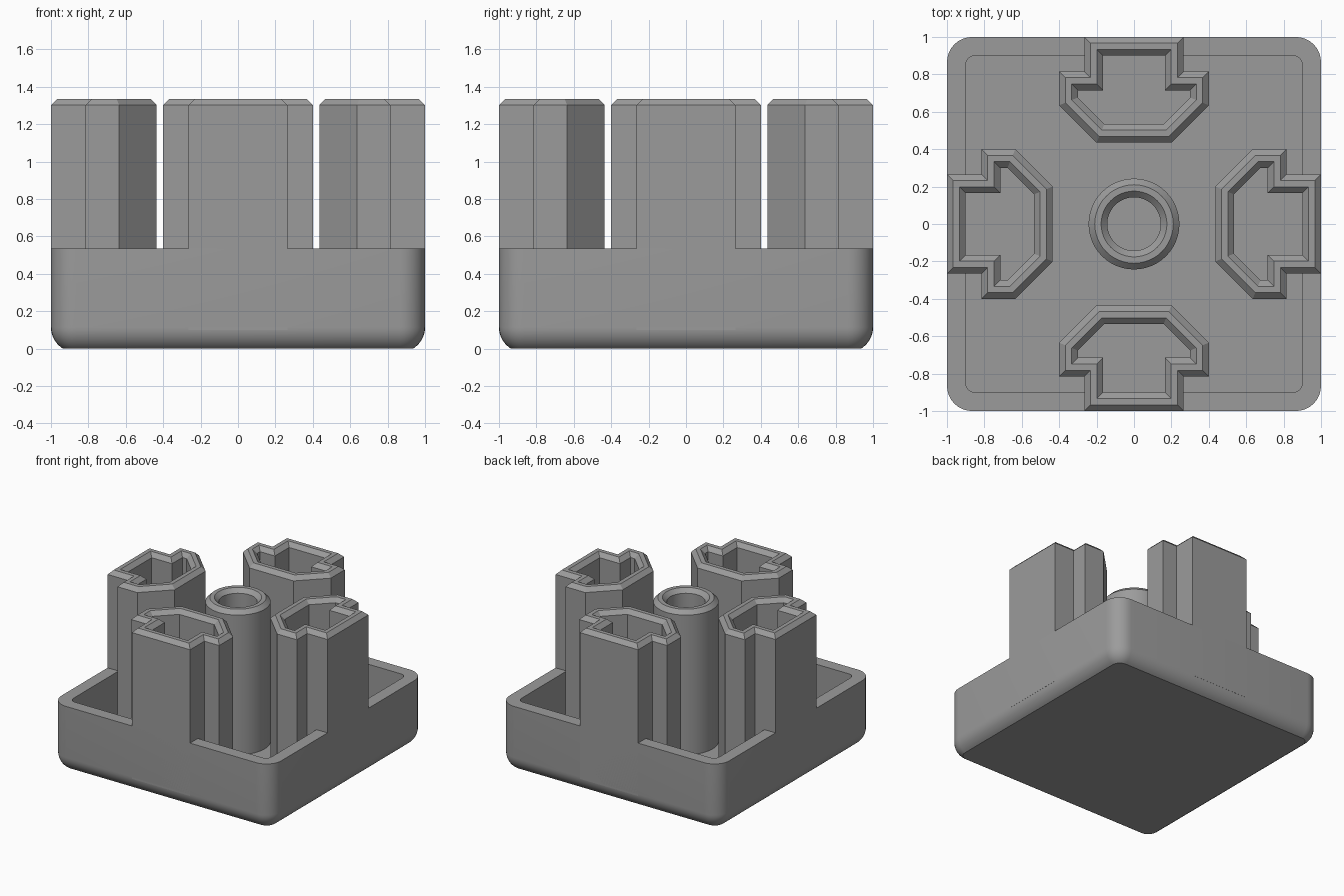
import bpy, bmesh, math
from mathutils import Vector, Matrix

if "Cube" in bpy.data.objects:
    bpy.data.objects.remove(bpy.data.objects["Cube"])

grey = bpy.data.materials.new("mid_grey")
grey.diffuse_color = (0.33, 0.33, 0.33, 1)
grey.use_nodes = True
grey.node_tree.nodes["Principled BSDF"].inputs["Base Color"].default_value = grey.diffuse_color

FLOOR, RIM, WALL, CHAMFER = 0.10, 0.535, 0.10, 0.033


def loft(name, rings, closed, angle=0.0):
    """Skin equal-length rings; closed joins last to first, otherwise the ends are capped."""
    bm = bmesh.new()
    rows = [[bm.verts.new(p) for p in ring] for ring in rings]
    n = len(rows[0])
    pairs = list(zip(rows, rows[1:])) + ([(rows[-1], rows[0])] if closed else [])
    for a, b in pairs:
        for i in range(n):
            j = (i + 1) % n
            bm.faces.new((a[i], a[j], b[j], b[i]))
    if not closed:
        bm.faces.new(rows[0])
        bm.faces.new(rows[-1])
    bmesh.ops.recalc_face_normals(bm, faces=bm.faces)
    mesh = bpy.data.meshes.new(name)
    bm.to_mesh(mesh)
    bm.free()
    mesh.materials.append(grey)
    obj = bpy.data.objects.new(name, mesh)
    bpy.context.collection.objects.link(obj)
    if angle:
        bpy.ops.object.select_all(action='DESELECT')
        obj.select_set(True)
        bpy.context.view_layer.objects.active = obj
        bpy.ops.object.shade_smooth_by_angle(angle=math.radians(angle))
    return obj


def rounded_square(half, radius, z, steps=8):
    pts = []
    for k in range(4):
        base = math.pi / 2 * k
        cx = (half - radius) * math.copysign(1, math.cos(base + math.pi / 4))
        cy = (half - radius) * math.copysign(1, math.sin(base + math.pi / 4))
        for s in range(steps + 1):
            a = base + math.pi / 2 * s / steps
            pts.append((cx + radius * math.cos(a), cy + radius * math.sin(a), z))
    return pts


def inset(poly, d, z):
    """Mitred inward offset of a counter-clockwise outline."""
    out = []
    for i, p in enumerate(poly):
        p = Vector(p)
        e1 = (p - Vector(poly[i - 1])).normalized()
        e2 = (Vector(poly[(i + 1) % len(poly)]) - p).normalized()
        n1, n2 = Vector((-e1.y, e1.x)), Vector((-e2.y, e2.x))
        q = p + (n1 + n2) * d / (1 + n1.dot(n2))
        out.append(Vector((q.x, q.y, z)))
    return out


def wall_section(top):
    """Inset and height of a hollow wall chamfered on both top edges."""
    return [(0, FLOOR), (0, top - CHAMFER), (CHAMFER, top), (WALL - CHAMFER, top),
            (WALL, top - CHAMFER), (WALL, FLOOR)]


# open tray with rounded corners and a partly rounded underside
R, centre = 0.135, 0.115
start = -math.asin(centre / R)
rings = []
for s in range(9):
    a = start * (1 - s / 8)
    r = R * math.cos(a)
    rings.append(rounded_square(1 - R + r, r, centre + R * math.sin(a)))
rings += [rounded_square(1, R, RIM), rounded_square(0.9, 0.05, RIM),
          rounded_square(0.9, 0.05, FLOOR)]
loft("tray", rings, False, 25)

# four hollow stepped towers, one per side
half = [(0.20, 0.435), (0.40, 0.635), (0.40, 0.815), (0.265, 0.815), (0.265, 1.0)]
outline = half + [(-x, y) for x, y in reversed(half)]
for k, side in enumerate(("back", "left", "front", "right")):
    turn = Matrix.Rotation(math.pi / 2 * k, 3, 'Z')
    loft(side + "_tower",
         [[turn @ p for p in inset(outline, d, z)] for d, z in wall_section(1.335)], True)

# central tube
SEG = 48
loft("centre_tube",
     [[((0.243 - d) * math.cos(2 * math.pi * i / SEG),
        (0.243 - d) * math.sin(2 * math.pi * i / SEG), z) for i in range(SEG)]
      for d, z in wall_section(1.28)], True, 25)
